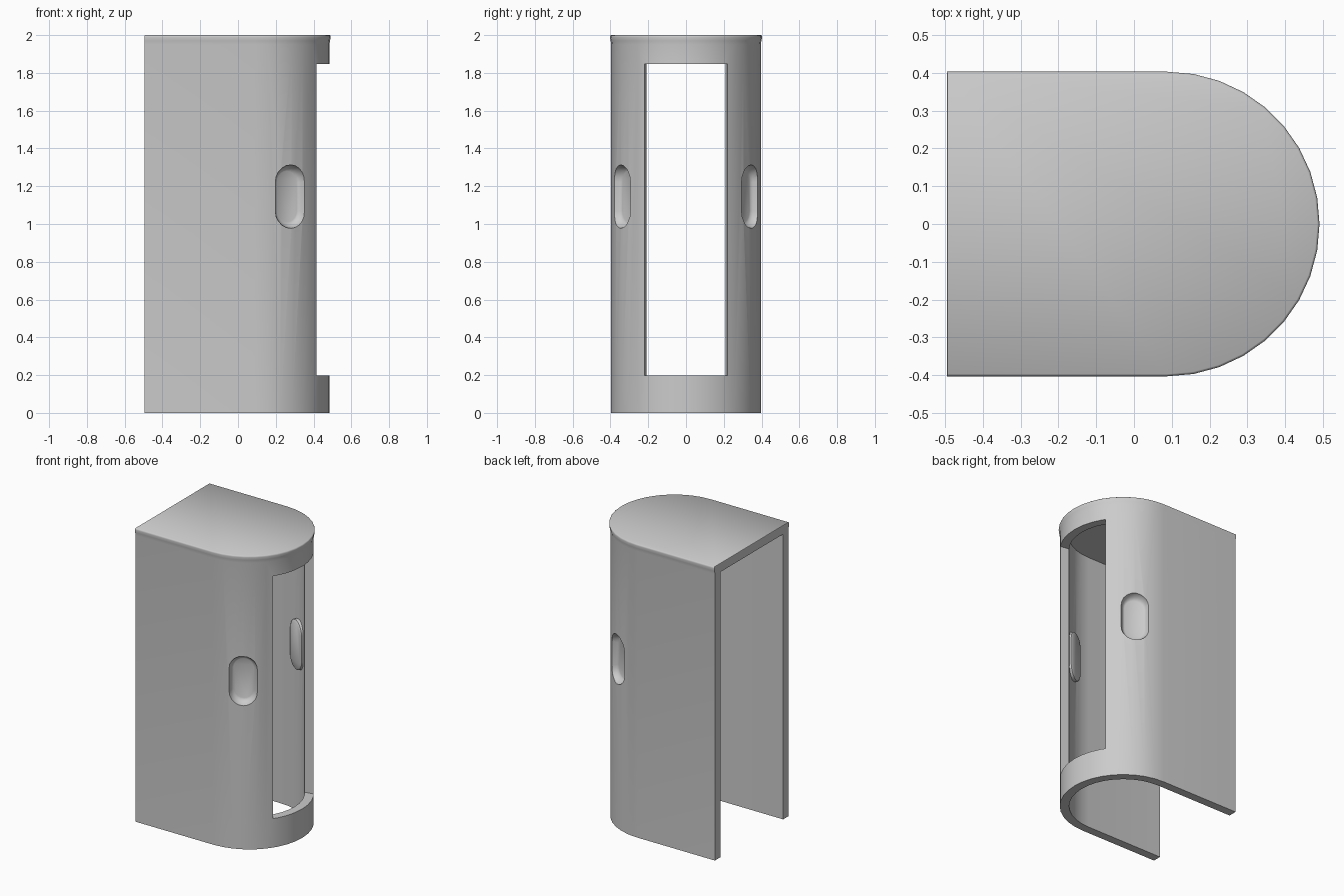
import bpy, bmesh
from math import cos, sin, pi, radians
from mathutils import Vector

if "Cube" in bpy.data.objects:
    bpy.data.objects.remove(bpy.data.objects["Cube"])

CX = 0.088          # centre of the rounded nose
R = 0.396           # outer radius
WALL = 0.058


def u_ring(r, back, z, n=18):
    """U-shaped outline: straight sides with a half-round nose."""
    arc = [(CX + r * cos(a), r * sin(a))
           for a in (-pi / 2 + pi * i / n for i in range(n + 1))]
    return [Vector((x, y, z)) for x, y in [(back, -r)] + arc + [(back, r)]]


def loft(name, rings):
    """Closed solid through matching rings of points."""
    bm = bmesh.new()
    rows = [[bm.verts.new(p) for p in ring] for ring in rings]
    n = len(rows[0])
    for a, b in zip(rows, rows[1:]):
        for i in range(n):
            j = (i + 1) % n
            bm.faces.new((a[i], a[j], b[j], b[i]))
    bm.faces.new(rows[0][::-1])
    bm.faces.new(rows[-1])
    bmesh.ops.recalc_face_normals(bm, faces=bm.faces)
    me = bpy.data.meshes.new(name)
    bm.to_mesh(me)
    bm.free()
    ob = bpy.data.objects.new(name, me)
    bpy.context.collection.objects.link(ob)
    return ob


def pill_ring(side, r, hw, hh, n=10):
    """Upright pill outline facing out from the nose at distance r."""
    t = radians(61) * side
    out, tan = Vector((cos(t), sin(t), 0)), Vector((-sin(t), cos(t), 0))
    c = Vector((CX, 0, 1.145)) + out * r
    pts = []
    for k, sgn in ((0, 1), (pi, -1)):
        for i in range(n + 1):
            a = k + pi * i / n
            pts.append(c + tan * hw * cos(a)
                       + Vector((0, 0, sgn * (hh - hw) + hw * sin(a))))
    return pts


def combine(ob, other, op):
    m = ob.modifiers.new("cut", 'BOOLEAN')
    m.object, m.operation, m.solver = other, op, 'EXACT'
    bpy.context.view_layer.objects.active = ob
    bpy.ops.object.modifier_apply(modifier=m.name)
    bpy.data.objects.remove(other)


# Outer shell with a slightly flared, softened top rim
shell = loft("shell", [u_ring(R, -0.495, 0), u_ring(R, -0.495, 1.95),
                       u_ring(R + 0.003, -0.495, 1.97),
                       u_ring(R + 0.007, -0.495, 1.99),
                       u_ring(R + 0.005, -0.495, 1.997),
                       u_ring(R + 0.001, -0.493, 2.0)])

# Hollow, open at the back and underneath
combine(shell, loft("hollow", [u_ring(R - WALL, -0.7, -0.1),
                               u_ring(R - WALL, -0.7, 1.942)]), 'DIFFERENCE')

# Tall window through the nose, a little wider on the outside
corners = [(0.2, -0.185), (0.7, -0.265), (0.7, 0.265), (0.2, 0.185)]
combine(shell, loft("window", [[Vector((x, y, z)) for x, y in corners]
                               for z in (0.197, 1.848)]), 'DIFFERENCE')

# Finger grips: a raised pad inside and a pocket outside
for side in (-1, 1):
    combine(shell, loft("grip_pad", [pill_ring(side, R - 0.085, 0.068, 0.158),
                                     pill_ring(side, R - 0.078, 0.078, 0.168),
                                     pill_ring(side, R - 0.035, 0.082, 0.172)]),
            'UNION')
    combine(shell, loft("grip_pocket", [pill_ring(side, R - 0.046, 0.060, 0.135),
                                        pill_ring(side, R - 0.042, 0.069, 0.144),
                                        pill_ring(side, R - 0.033, 0.077, 0.154),
                                        pill_ring(side, R - 0.010, 0.088, 0.167),
                                        pill_ring(side, R + 0.1, 0.10, 0.179)]),
            'DIFFERENCE')

bpy.ops.object.select_all(action='DESELECT')
shell.select_set(True)
bpy.context.view_layer.objects.active = shell
bpy.ops.object.shade_smooth_by_angle(angle=radians(45))
